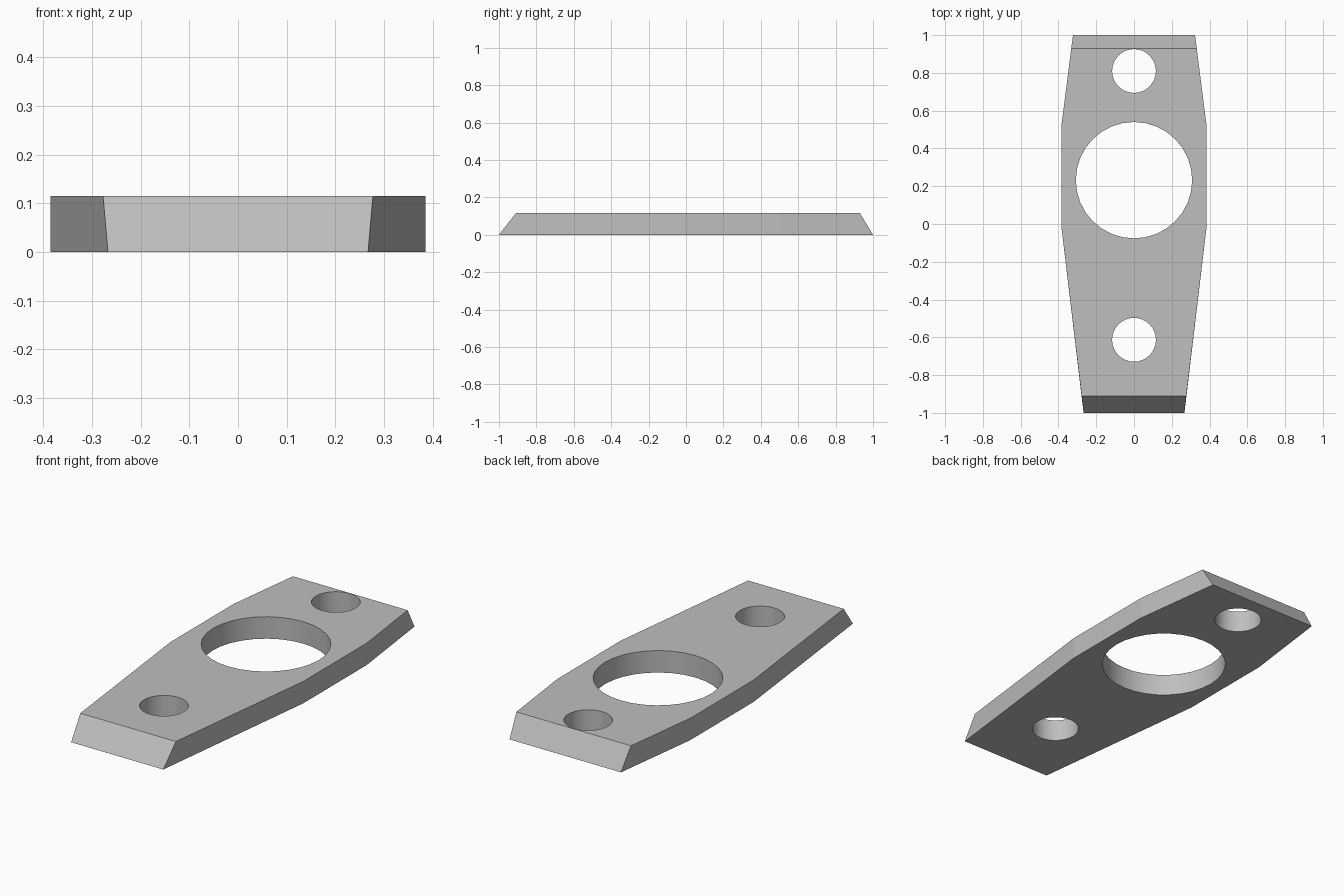
import bpy
import bmesh

old = bpy.data.objects.get("Cube")
if old:
    bpy.data.objects.remove(old, do_unlink=True)

THICK = 0.115

# Single flat colour
grey = bpy.data.materials.new("light grey")
grey.use_nodes = True
colour = (0.52, 0.52, 0.52, 1)
grey.diffuse_color = colour
grey.node_tree.nodes["Principled BSDF"].inputs["Base Color"].default_value = colour


def make_object(name, bm):
    bmesh.ops.recalc_face_normals(bm, faces=bm.faces)
    mesh = bpy.data.meshes.new(name)
    bm.to_mesh(mesh)
    bm.free()
    mesh.materials.append(grey)
    obj = bpy.data.objects.new(name, mesh)
    bpy.context.collection.objects.link(obj)
    return obj


def side_outline(y_front, x_front, y_back, x_back, z, bm):
    """One closed ring of the tapered outline at height z."""
    right = [(x_front, y_front), (0.385, -0.01), (0.385, 0.515), (x_back, y_back)]
    left = [(-x, y) for x, y in reversed(right)]
    return [bm.verts.new((x, y, z)) for x, y in right + left]


# Tapered plate with sloped ends
bm = bmesh.new()
bottom = side_outline(-1, 0.267, 1, 0.323, 0, bm)
top = side_outline(-0.91, 0.277, 0.93, 0.332, THICK, bm)
bm.faces.new(bottom)
bm.faces.new(top)
for i in range(len(bottom)):
    j = (i + 1) % len(bottom)
    bm.faces.new((bottom[i], bottom[j], top[j], top[i]))
plate = make_object("plate", bm)

# Round through holes: centre y, radius
holes = [("back_hole", 0.81, 0.116),
         ("centre_hole", 0.232, 0.308),
         ("front_hole", -0.613, 0.116)]
for name, y, radius in holes:
    bm = bmesh.new()
    bmesh.ops.create_cone(bm, cap_ends=True, segments=32, radius1=radius,
                          radius2=radius, depth=THICK * 3)
    bmesh.ops.translate(bm, vec=(0, y, THICK / 2), verts=bm.verts)
    for face in bm.faces:
        face.smooth = len(face.verts) == 4
    cutter = make_object(name + "_cutter", bm)
    cutter.hide_render = True
    cut = plate.modifiers.new(name, "BOOLEAN")
    cut.operation = "DIFFERENCE"
    cut.solver = "EXACT"
    cut.object = cutter
    bpy.context.view_layer.objects.active = plate
    bpy.ops.object.modifier_apply(modifier=cut.name)
    bpy.data.objects.remove(cutter, do_unlink=True)
